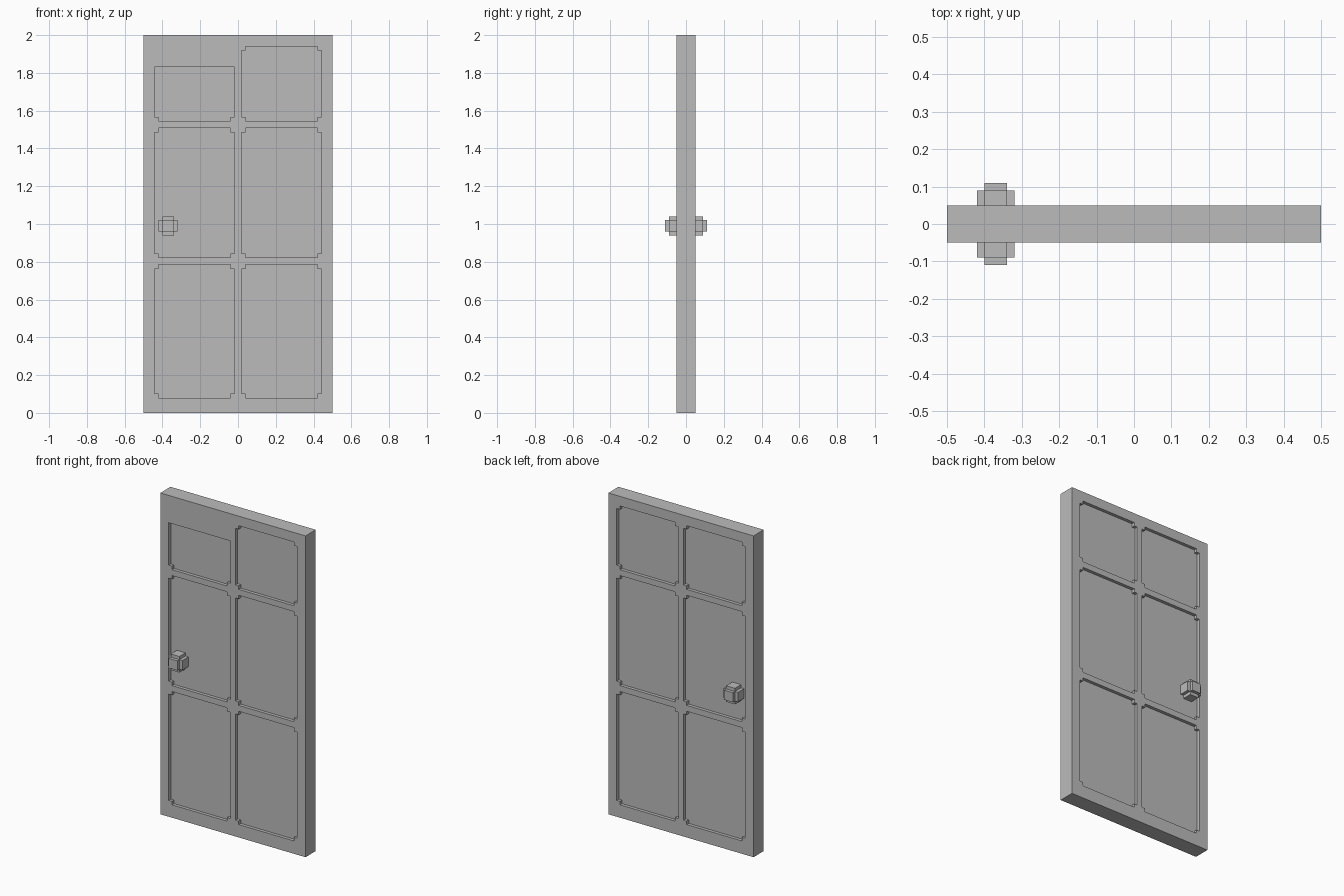
import bpy
import bmesh

cube = bpy.data.objects.get("Cube")
if cube:
    bpy.data.objects.remove(cube, do_unlink=True)

THICK = 0.05     # half thickness of the slab
DEPTH = 0.02     # recess depth
NOTCH = 0.022    # square corner step of each panel

grey = bpy.data.materials.new("plain_grey")
grey.use_nodes = True
tone = (0.5, 0.5, 0.5, 1)
grey.diffuse_color = tone
grey.node_tree.nodes["Principled BSDF"].inputs["Base Color"].default_value = tone


def add_box(bm, x0, x1, y0, y1, z0, z1):
    verts = bmesh.ops.create_cube(bm, size=1)["verts"]
    for v in verts:
        v.co.x = x1 if v.co.x > 0 else x0
        v.co.y = y1 if v.co.y > 0 else y0
        v.co.z = z1 if v.co.z > 0 else z0


def add_panel(bm, x0, x1, z0, z1, y0, y1, top_notch):
    """Prism with square steps cut from its corners."""
    n, t = NOTCH, top_notch
    outline = [(x0 + n, z0), (x1 - n, z0), (x1 - n, z0 + n), (x1, z0 + n)]
    if t:
        outline += [(x1, z1 - t), (x1 - t, z1 - t), (x1 - t, z1),
                    (x0 + t, z1), (x0 + t, z1 - t), (x0, z1 - t)]
    else:
        outline += [(x1, z1), (x0, z1)]
    outline += [(x0, z0 + n), (x0 + n, z0 + n)]
    face = bm.faces.new([bm.verts.new((x, y0, z)) for x, z in outline])
    moved = bmesh.ops.extrude_face_region(bm, geom=[face])["geom"]
    for v in moved:
        if isinstance(v, bmesh.types.BMVert):
            v.co.y = y1


def finish(name, bm):
    bmesh.ops.recalc_face_normals(bm, faces=bm.faces[:])
    mesh = bpy.data.meshes.new(name)
    bm.to_mesh(mesh)
    bm.free()
    mesh.materials.append(grey)
    obj = bpy.data.objects.new(name, mesh)
    bpy.context.collection.objects.link(obj)
    return obj


# Door slab
bm = bmesh.new()
add_box(bm, -0.5, 0.5, -THICK, THICK, 0, 2)
door = finish("door_slab", bm)

# Panel recesses on both faces; one front panel is shorter and plain on top
bm = bmesh.new()
rows = [(0.08, 0.785), (0.822, 1.507), (1.544, 1.94)]
for side in (-1, 1):
    for x0, x1 in [(-0.442, -0.018), (0.018, 0.442)]:
        for i, (z0, z1) in enumerate(rows):
            short = side < 0 and x0 < 0 and i == 2
            add_panel(bm, x0, x1, z0, 1.83 if short else z1,
                      side * (THICK - DEPTH), side * (THICK + 0.05),
                      0 if short else NOTCH)
cutter = finish("panel_cutter", bm)
cutter.hide_render = True

mod = door.modifiers.new("panels", "BOOLEAN")
mod.operation = "DIFFERENCE"
mod.solver = "EXACT"
mod.object = cutter
bpy.context.view_layer.objects.active = door
bpy.ops.object.modifier_apply(modifier=mod.name)
bpy.data.objects.remove(cutter, do_unlink=True)

# Stepped block knobs, one on each face
KX, KZ, KY = -0.37, 0.99, 0.06
for name, side in (("front_knob", -1), ("back_knob", 1)):
    bm = bmesh.new()
    for axis in range(3):
        h = [0.03] * 3
        h[axis] = 0.05
        near = KY - 0.03
        add_box(bm, KX - h[0], KX + h[0],
                *sorted((side * near, side * (KY + h[1]))),
                KZ - h[2], KZ + h[2])
    finish(name, bm)
